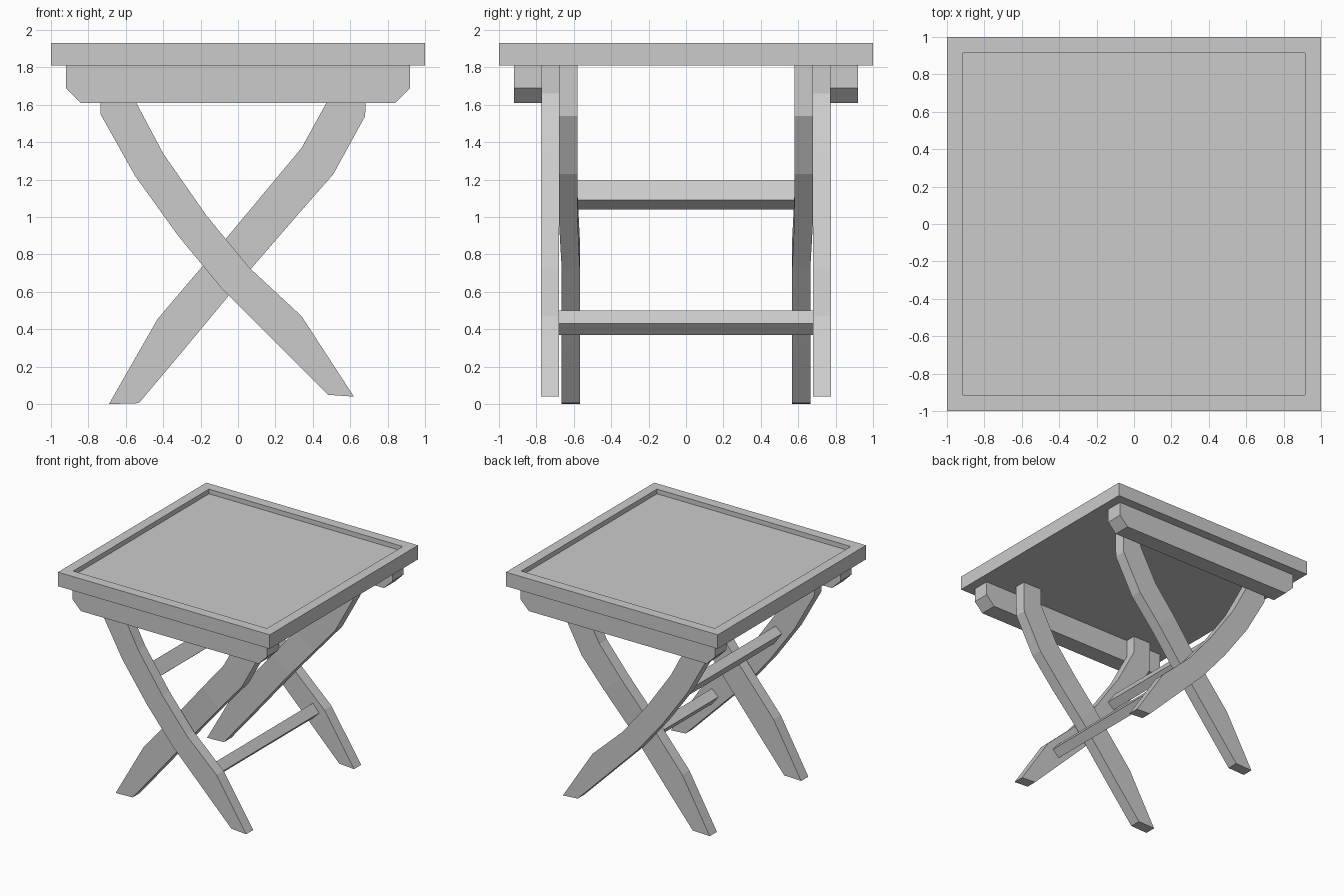
import bpy, bmesh

if "Cube" in bpy.data.objects:
    bpy.data.objects.remove(bpy.data.objects["Cube"])


def finish(name, bm):
    bmesh.ops.recalc_face_normals(bm, faces=bm.faces)
    mesh = bpy.data.meshes.new(name)
    bm.to_mesh(mesh)
    bm.free()
    ob = bpy.data.objects.new(name, mesh)
    bpy.context.collection.objects.link(ob)
    return ob


def mirror_y(ob):
    mod = ob.modifiers.new("front_and_back", 'MIRROR')
    mod.use_axis = (False, True, False)
    mod.use_clip = False
    mod.use_mirror_merge = False


def prism(name, profile, y0, y1):
    """Extrude an (x, z) outline from y0 to y1."""
    bm = bmesh.new()
    face = bm.faces.new([bm.verts.new((x, y0, z)) for x, z in profile])
    ext = bmesh.ops.extrude_face_region(bm, geom=[face])
    verts = [v for v in ext["geom"] if isinstance(v, bmesh.types.BMVert)]
    bmesh.ops.translate(bm, verts=verts, vec=(0, y1 - y0, 0))
    return finish(name, bm)


def leg(name, sections):
    """Loft a leg through rows of (x left, z left, x right, z right, y outer, y inner)."""
    bm = bmesh.new()
    rings = []
    for xl, zl, xr, zr, yo, yi in sections:
        rings.append([bm.verts.new(c) for c in
                      ((xl, -yo, zl), (xr, -yo, zr), (xr, -yi, zr), (xl, -yi, zl))])
    for a, b in zip(rings, rings[1:]):
        for i in range(4):
            j = (i + 1) % 4
            bm.faces.new((a[i], a[j], b[j], b[i]))
    bm.faces.new(rings[0])
    bm.faces.new(rings[-1])
    mirror_y(finish(name, bm))


# Table top with a shallow tray recess
bm = bmesh.new()
bmesh.ops.create_cube(bm, size=2)
for v in bm.verts:
    v.co.z = 1.93 if v.co.z > 0 else 1.81
bm.normal_update()
top = next(f for f in bm.faces if f.normal.z > 0.9)
bmesh.ops.inset_region(bm, faces=[top], thickness=0.12)
ext = bmesh.ops.extrude_face_region(bm, geom=[top])
floor = [v for v in ext["geom"] if isinstance(v, bmesh.types.BMVert)]
bmesh.ops.translate(bm, verts=floor, vec=(0, 0, -0.04))
if top.is_valid:
    bmesh.ops.delete(bm, geom=[top], context='FACES_ONLY')
finish("table_top", bm)

# Chamfered rails under the front and back edges
mirror_y(prism("rail", [(-0.92, 1.81), (-0.92, 1.69), (-0.84, 1.61),
                        (0.84, 1.61), (0.92, 1.69), (0.92, 1.81)], -0.92, -0.77))

# Outer curved legs
O = (0.775, 0.68)
leg("outer_leg", [(-0.74, 1.81, -0.57, 1.81, *O),
                  (-0.735, 1.55, -0.57, 1.66, *O),
                  (-0.55, 1.22, -0.40, 1.34, *O),
                  (-0.32, 0.90, -0.17, 1.01, *O),
                  (-0.08, 0.61, 0.06, 0.73, *O),
                  (0.21, 0.32, 0.34, 0.47, *O),
                  (0.48, 0.05, 0.62, 0.04, *O)])

# Inner crossing legs, leaning slightly inwards below the crossing
U, L = (0.68, 0.58), (0.665, 0.568)
leg("inner_leg", [(0.50, 1.81, 0.685, 1.81, *U),
                  (0.50, 1.66, 0.68, 1.54, *U),
                  (0.34, 1.37, 0.51, 1.23, *U),
                  (0.14, 1.13, 0.30, 0.99, *U),
                  (-0.06, 0.89, 0.075, 0.73, *L),
                  (-0.43, 0.455, -0.29, 0.29, *L),
                  (-0.69, 0.0, -0.53, 0.005, *L)])

# Cross bars joining the outer legs
prism("upper_bar", [(-0.37, 1.195), (-0.295, 1.09), (-0.355, 1.04), (-0.43, 1.145)],
      -0.68, 0.68)
prism("lower_bar", [(0.232, 0.50), (0.29, 0.43), (0.23, 0.37), (0.17, 0.445)],
      -0.68, 0.68)
